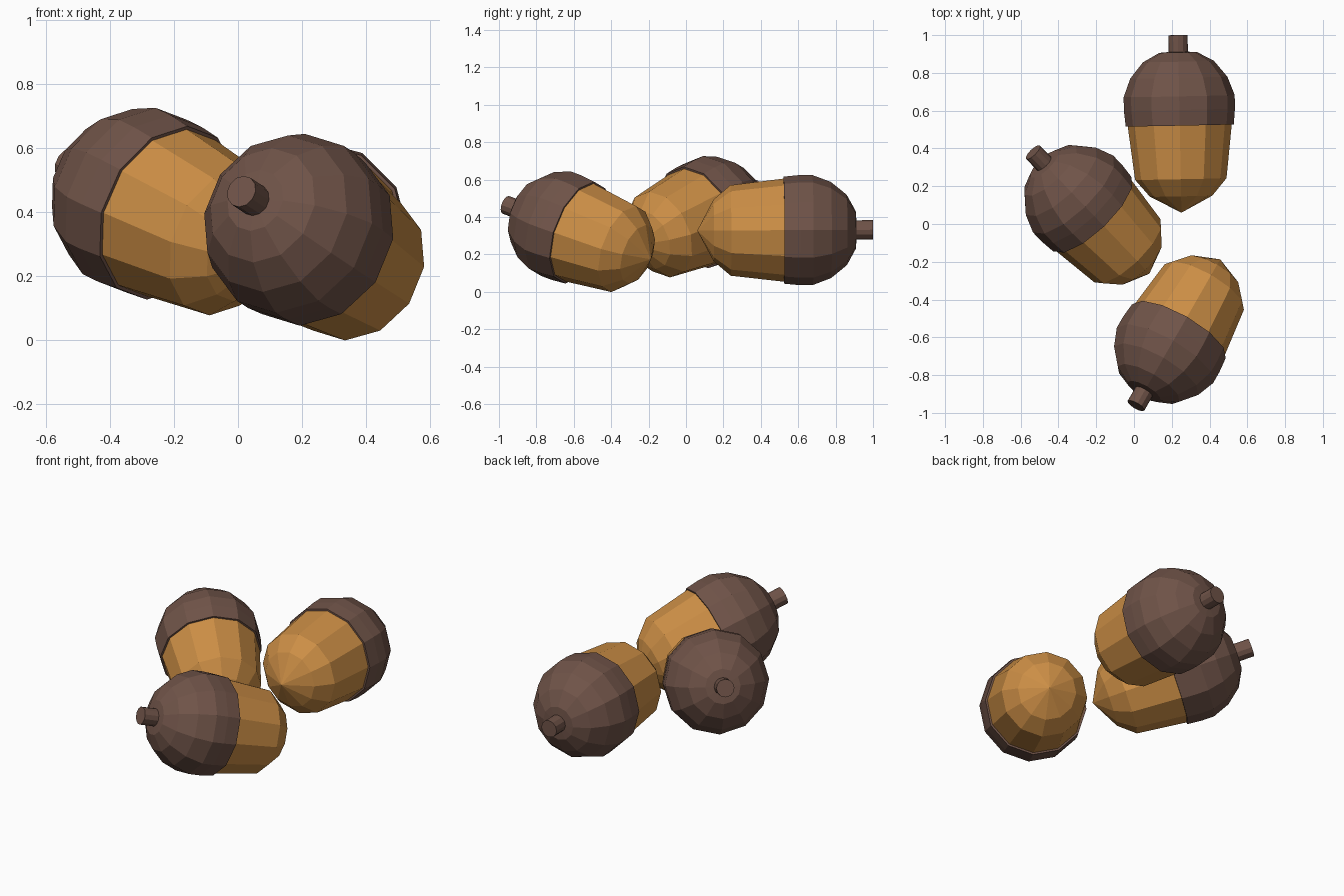
import bpy, bmesh, math
from mathutils import Vector, Matrix

if "Cube" in bpy.data.objects:
    bpy.data.objects.remove(bpy.data.objects["Cube"])

SIDES = 12


def material(name, rgb):
    m = bpy.data.materials.new(name)
    m.diffuse_color = (*rgb, 1)
    m.use_nodes = True
    m.node_tree.nodes["Principled BSDF"].inputs["Base Color"].default_value = m.diffuse_color
    return m


shell = material("nut_shell", (0.60, 0.27, 0.06))
bark = material("cap_bark", (0.16, 0.087, 0.065))


def lathe(name, profile, sides, mat, matrix):
    """Turn (radius, height) points around local z; radius 0 makes a pole."""
    bm = bmesh.new()
    rings = []
    for r, h in profile:
        if r == 0:
            rings.append([bm.verts.new((0, 0, h))] * sides)
        else:
            rings.append([bm.verts.new((r * math.cos(a), r * math.sin(a), h))
                          for a in (2 * math.pi * i / sides for i in range(sides))])
    for lo, hi in zip(rings, rings[1:]):
        for i in range(sides):
            j = (i + 1) % sides
            bm.faces.new(dict.fromkeys((lo[i], lo[j], hi[j], hi[i])))
    bmesh.ops.recalc_face_normals(bm, faces=bm.faces)
    mesh = bpy.data.meshes.new(name)
    bm.to_mesh(mesh)
    bm.free()
    mesh.materials.append(mat)
    ob = bpy.data.objects.new(name, mesh)
    ob.matrix_world = matrix
    bpy.context.collection.objects.link(ob)


# heights run from the nut tip (0) to the stem end (0.94)
NUT = [(0, 0), (0.165, 0.087), (0.242, 0.178), (0.276, 0.467), (0, 0.467)]
CAP = [(0, 0.462), (0.286, 0.462), (0.294, 0.545), (0.294, 0.617),
       (0.257, 0.715), (0.188, 0.80), (0.10, 0.848), (0, 0.855)]
STEM = [(0, 0.82), (0.051, 0.82), (0.051, 0.94), (0, 0.94)]


def acorn(label, cap_centre, axis):
    z = Vector(axis).normalized()
    x = z.cross(Vector((0, 0, 1))).normalized()
    y = z.cross(x)
    m = Matrix((x, y, z)).transposed().to_4x4()
    m.translation = Vector(cap_centre) - 0.57 * z
    lathe(label + "_nut", NUT, SIDES, shell, m)
    lathe(label + "_cap", CAP, SIDES, bark, m)
    lathe(label + "_stem", STEM, SIDES, bark, m)


# three acorns lying with tips together
acorn("back_acorn", (0.24, 0.63, 0.33), (-0.02, 1, 0.005))
acorn("left_acorn", (-0.292, 0.127, 0.432), (-0.654, 0.683, 0.32))
acorn("front_acorn", (0.186, -0.657, 0.35), (-0.474, -0.824, 0.309))
